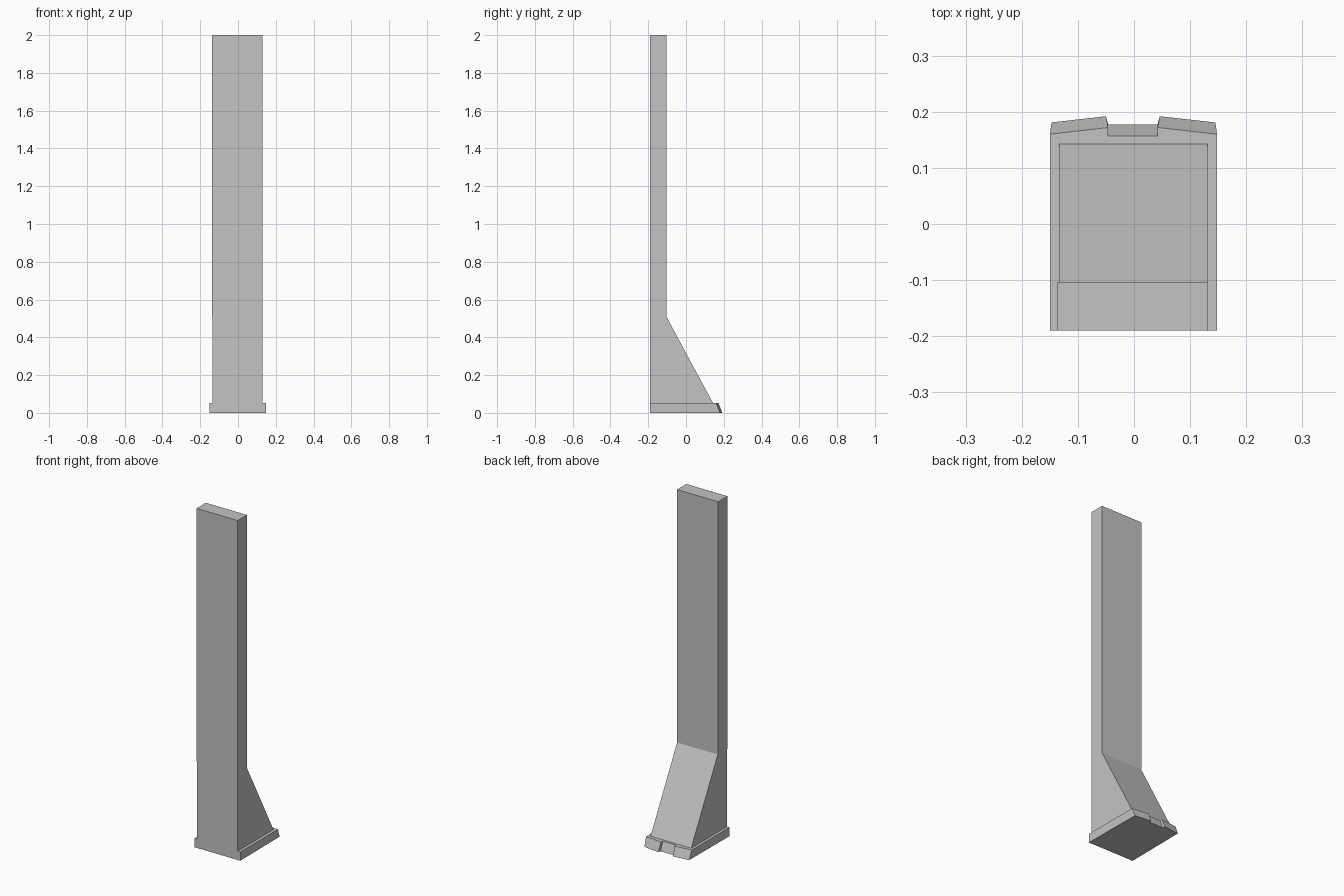
import bpy
import bmesh

cube = bpy.data.objects.get("Cube")
if cube:
    bpy.data.objects.remove(cube, do_unlink=True)

# Single flat grey
grey = bpy.data.materials.new("light_grey")
grey.use_nodes = True
colour = (0.55, 0.55, 0.55, 1)
grey.diffuse_color = colour
grey.node_tree.nodes["Principled BSDF"].inputs["Base Color"].default_value = colour


def loft(name, lower, upper):
    """Solid between two matching outlines of 3D points."""
    bm = bmesh.new()
    a = [bm.verts.new(p) for p in lower]
    b = [bm.verts.new(p) for p in upper]
    bm.faces.new(a)
    bm.faces.new(b)
    n = len(a)
    for i in range(n):
        j = (i + 1) % n
        bm.faces.new((a[i], a[j], b[j], b[i]))
    bmesh.ops.recalc_face_normals(bm, faces=bm.faces)
    mesh = bpy.data.meshes.new(name)
    bm.to_mesh(mesh)
    bm.free()
    mesh.materials.append(grey)
    obj = bpy.data.objects.new(name, mesh)
    bpy.context.collection.objects.link(obj)
    return obj


def outline(points, z):
    return [(x, y, z) for x, y in points]


def rectangle(left, right, front, back, z):
    return outline([(left, front), (right, front), (right, back), (left, back)], z)


FRONT, BACK = -0.19, -0.104
BASE_TOP, KNEE = 0.052, 0.51

# Tall flat post
loft("post", rectangle(-0.137, 0.131, FRONT, BACK, KNEE),
     rectangle(-0.137, 0.131, FRONT, BACK, 2.0))

# Sloping foot that widens towards the back
loft("sloping_foot", rectangle(-0.134, 0.131, FRONT, 0.143, BASE_TOP),
     rectangle(-0.134, 0.131, FRONT, BACK, KNEE))

# Base plate with a notched, slanted back edge
base_low = [(-0.15, FRONT), (0.148, FRONT), (0.145, 0.181), (0.046, 0.192),
            (0.042, 0.177), (-0.046, 0.177), (-0.05, 0.192), (-0.147, 0.181)]
base_high = [(-0.15, FRONT), (0.148, FRONT), (0.148, 0.16), (0.042, 0.172),
             (0.042, 0.157), (-0.046, 0.157), (-0.046, 0.172), (-0.15, 0.16)]
loft("base_plate", outline(base_low, 0), outline(base_high, BASE_TOP))
